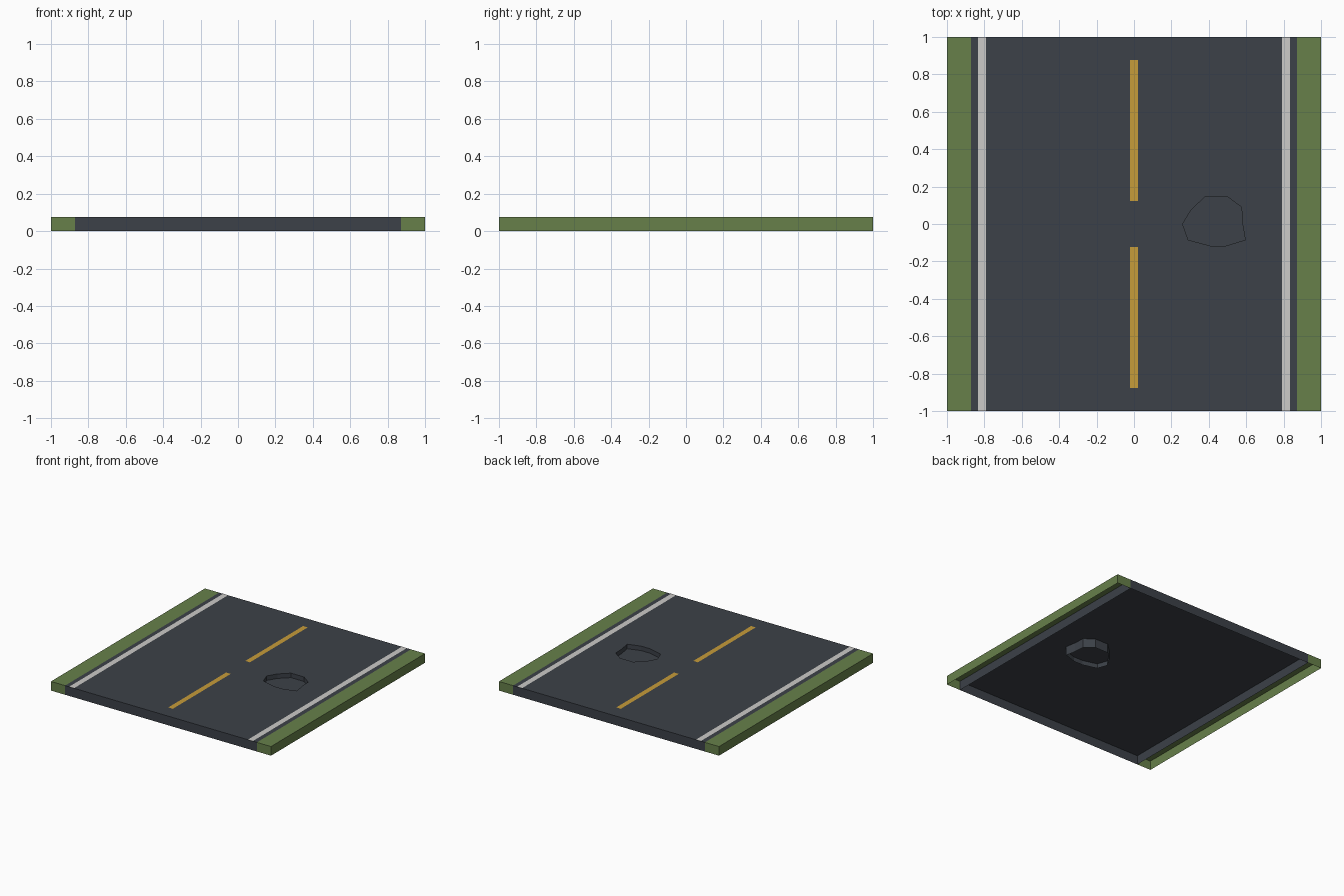
import bpy, bmesh
from mathutils import Vector

cube = bpy.data.objects.get("Cube")
if cube:
    bpy.data.objects.remove(cube, do_unlink=True)

TOP = 0.075      # road surface height
EDGE = 0.872     # where asphalt meets grass
PAINT = TOP + 0.0008


def linear(c):
    c /= 255
    return c / 12.92 if c <= 0.04045 else ((c + 0.055) / 1.055) ** 2.4


def material(name, *rgb):
    m = bpy.data.materials.new(name)
    m.use_nodes = True
    col = [linear(c) for c in rgb] + [1]
    m.diffuse_color = col
    m.node_tree.nodes["Principled BSDF"].inputs["Base Color"].default_value = col
    return m


asphalt = material("asphalt grey", 60, 65, 72)
grass = material("grass green", 103, 128, 74)
white = material("line white", 204, 203, 200)
yellow = material("line yellow", 198, 156, 58)


def finish(name, bm, mat):
    mesh = bpy.data.meshes.new(name)
    bm.normal_update()
    bm.to_mesh(mesh)
    bm.free()
    mesh.materials.append(mat)
    obj = bpy.data.objects.new(name, mesh)
    bpy.context.collection.objects.link(obj)
    return obj


def rectangle(x0, x1, y0, y1):
    return [(x0, y0), (x1, y0), (x1, y1), (x0, y1)]


def sheet(name, outline, z, mat):
    """Flat, upward-facing face."""
    bm = bmesh.new()
    bm.faces.new([bm.verts.new((x, y, z)) for x, y in outline])
    return finish(name, bm, mat)


def open_slab(name, loops, mat, keep_wall=lambda e: True):
    """Top surface with holes, and walls down to the ground; open underneath."""
    bm = bmesh.new()
    edges = []
    for loop in loops:
        vs = [bm.verts.new((x, y, TOP)) for x, y in loop]
        edges += [bm.edges.new((a, b)) for a, b in zip(vs, vs[1:] + vs[:1])]
    bmesh.ops.triangle_fill(bm, edges=edges, use_beauty=True, normal=Vector((0, 0, 1)))
    bm.normal_update()
    for f in bm.faces:
        if f.normal.z < 0:
            f.normal_flip()
    rim = [e for e in bm.edges if e.is_boundary and keep_wall(e)]
    new = bmesh.ops.extrude_edge_only(bm, edges=rim)["geom"]
    for v in new:
        if isinstance(v, bmesh.types.BMVert):
            v.co.z = 0
    # walls follow the winding of the top surface
    for e in rim:
        a, b = [l for l in e.link_loops]
        if a.vert == b.vert:
            wall = min(e.link_faces, key=lambda f: f.calc_center_median().z)
            wall.normal_flip()
    return finish(name, bm, mat)


# Asphalt deck with an irregular pothole
pothole = [(0.26, 0.0), (0.29, -0.085), (0.41, -0.117), (0.49, -0.117), (0.595, -0.085),
           (0.58, 0.0), (0.575, 0.09), (0.50, 0.145), (0.38, 0.145), (0.305, 0.075)]
open_slab("road_deck", [rectangle(-EDGE, EDGE, -1, 1), pothole], asphalt)
sheet("pothole_floor", pothole, 0.038, asphalt)

# Grass verges and white edge lines on both sides
for side, s in (("left", 1), ("right", -1)):
    x0, x1 = sorted((s * EDGE, s))
    open_slab(side + "_verge", [rectangle(x0, x1, -1, 1)], grass,
              lambda e: any(abs(v.co.x) > 0.95 for v in e.verts))
    x0, x1 = sorted((s * 0.79, s * 0.835))
    sheet(side + "_edge_line", rectangle(x0, x1, -1, 1), PAINT, white)

# Yellow centre dashes
for end, y in (("front", -0.5), ("back", 0.5)):
    sheet(end + "_centre_dash", rectangle(-0.021, 0.021, y - 0.376, y + 0.376), PAINT, yellow)
